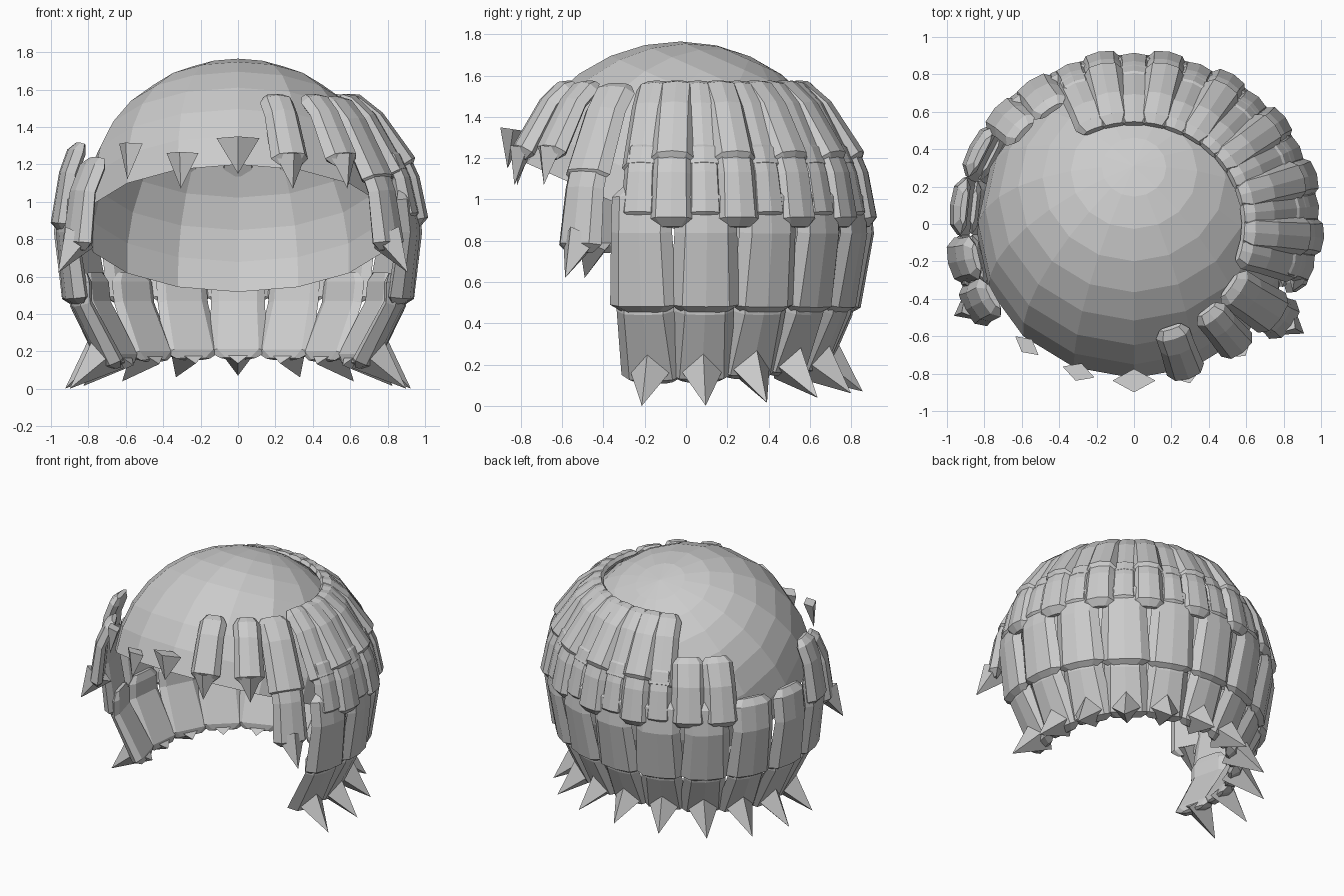
import bpy
import bmesh
from math import sin, cos, pi, radians
from mathutils import Vector, Matrix

cube = bpy.data.objects.get("Cube")
if cube:
    bpy.data.objects.remove(cube, do_unlink=True)

grey = bpy.data.materials.new("light grey")
grey.use_nodes = True
grey.diffuse_color = (0.6, 0.6, 0.6, 1)
grey.node_tree.nodes["Principled BSDF"].inputs["Base Color"].default_value = (0.6, 0.6, 0.6, 1)

DEPTH = 0.92   # the head is slightly narrower front to back


def finish(bm, name, solid=True):
    if solid:
        bmesh.ops.recalc_face_normals(bm, faces=bm.faces)
    mesh = bpy.data.meshes.new(name)
    bm.to_mesh(mesh)
    bm.free()
    mesh.materials.append(grey)
    obj = bpy.data.objects.new(name, mesh)
    bpy.context.collection.objects.link(obj)


def around(az, r, z):
    """Point at an angle around the head, radius r and height z."""
    a = radians(az)
    return Vector((r * cos(a), r * sin(a) * DEPTH, z))


def section(bm, az, path, width, thick=0.055):
    """Chunky chamfered strand block swept along (radius, height) points."""
    pts = [Vector(p) for p in path]
    first = (pts[1] - pts[0]).normalized()
    last = (pts[-1] - pts[-2]).normalized()
    pts = [pts[0]] + [pts[0] + first * 0.05] + pts[1:] + [pts[-1] + last * 0.04]
    n = len(pts)
    wide = [0.62] + [0.94] * (n - 3) + [1.04, 0.62]
    deep = [0.4] + [1.0] * (n - 3) + [1.2, 0.3]
    outline = [(-1, 0), (-0.68, 0.8), (0, 1), (0.68, 0.8), (1, 0), (0.7, -0.45), (-0.7, -0.45)]
    side = Vector((-sin(radians(az)), cos(radians(az)), 0))
    rings = []
    for i, p in enumerate(pts):
        t = (pts[min(i + 1, n - 1)] - pts[max(i - 1, 0)]).normalized()
        out = Vector((-t.y, t.x))
        ring = []
        for u, v in outline:
            q = p + out * v * thick * deep[i]
            ring.append(bm.verts.new(around(az, q.x, q.y) + side * u * width / 2 * wide[i]))
        rings.append(ring)
    for a, b in zip(rings, rings[1:]):
        for i in range(len(a)):
            j = (i + 1) % len(a)
            bm.faces.new((a[i], a[j], b[j], b[i]))
    bm.faces.new(rings[0])
    bm.faces.new(rings[-1])


def spike(bm, az, base, tip, radius, flat=1.0):
    """Four-sided pointed tip from base to tip, both (radius, height)."""
    a, b = around(az, *base), around(az, *tip)
    d = (b - a).normalized()
    side = Vector((-sin(radians(az)), cos(radians(az)), 0))
    up = side.cross(d).normalized() * flat
    ring = [bm.verts.new(a + v * radius) for v in (side, up, -side, -up)]
    point = bm.verts.new(b)
    for i in range(4):
        bm.faces.new((ring[i], ring[(i + 1) % 4], point))
    bm.faces.new(ring)


def lock(name, az, sections, tip=None):
    """Strand made of (width, path) sections with an optional pointed tip."""
    bm = bmesh.new()
    for width, path in sections:
        section(bm, az, path, width)
    if tip:
        spike(bm, az, *tip)
    finish(bm, name)


# Scalp shell: open, backward tilted dome
bm = bmesh.new()
SEG, RINGS, R = 16, 8, 0.84
tilt = Matrix.Translation((0, -0.03, 0.925)) @ Matrix.Rotation(radians(-24), 4, 'X')
pole = bm.verts.new(tilt @ Vector((0, 0, R)))
previous = None
for k in range(1, RINGS + 1):
    phi = radians(95) * k / RINGS
    ring = [bm.verts.new(tilt @ Vector((R * sin(phi) * cos(2 * pi * s / SEG),
                                        R * sin(phi) * sin(2 * pi * s / SEG),
                                        R * cos(phi)))) for s in range(SEG)]
    for s in range(SEG):
        e = (s + 1) % SEG
        if previous:
            bm.faces.new((previous[s], ring[s], ring[e], previous[e]))
        else:
            bm.faces.new((pole, ring[s], ring[e]))
    previous = ring
finish(bm, "scalp_shell", solid=False)

# Lower row: long locks with pointed ends from side to side around the back
for k in range(-5, 6):
    az = 90 + 20.9 * k
    back = max(0, sin(radians(az)))
    lock(f"lower_lock_{k + 6}", az,
         [(0.325, [(0.91, 1.06), (0.935, 0.84), (0.885 - 0.03 * back, 0.49)]),
          (0.305, [(0.86, 0.62), (0.855 - 0.03 * back, 0.46), (0.69, 0.15 + 0.05 * back)])],
         ((0.71, 0.20 + 0.03 * back), (0.93, 0.07 * back ** 2), 0.12))

# Upper row: proud locks alternating with recessed ones, left temple to back
for k in range(13):
    proud = k % 2
    lift = 0.025 * proud
    lock(f"upper_lock_{k + 1}", -15 + 10.5 * k,
         [(0.205, [(0.58, 1.56), (0.71 + lift, 1.44), (0.87 + lift, 1.15 + 0.05 * proud)]),
          (0.19 + lift, [(0.82 + lift, 1.28), (0.895 + lift, 1.12), (0.93 + lift, 0.93 - lift)])])

# Shorter upper locks where the row steps down
for k, az in enumerate((124, 138)):
    lock(f"step_lock_{k + 1}", az, [(0.24, [(0.79, 1.34), (0.89, 1.16), (0.94, 0.92)])])

# Left temple lock
lock("left_temple_lock", -35,
     [(0.25, [(0.62, 1.55), (0.74, 1.42), (0.90, 1.12)]),
      (0.24, [(0.86, 1.22), (0.93, 1.05), (0.97, 0.78)])],
     ((0.97, 0.81), (1.11, 0.62), 0.1))

# Right temple locks
lock("right_temple_lock_back", 193,
     [(0.25, [(0.86, 1.31), (0.92, 1.15), (0.955, 0.88)])])
lock("right_temple_lock_front", 209,
     [(0.25, [(0.86, 1.23), (0.94, 1.05), (0.97, 0.78)])],
     ((0.97, 0.81), (1.10, 0.62), 0.1))

# Fringe locks at the left of the forehead
for k, az in enumerate((-72, -52)):
    lock(f"fringe_lock_{k + 1}", az,
         [(0.2, [(0.63, 1.56), (0.75, 1.46), (0.89, 1.23)])],
         ((0.91, 1.25), (0.95, 1.07), 0.085, 0.7))

# Fringe points along the forehead
for k, (az, top, size) in enumerate(((-129, 1.31, 0.08), (-109, 1.26, 0.09), (-90, 1.34, 0.115))):
    bm = bmesh.new()
    spike(bm, az, (0.91, top), (0.94, top - 0.19), size, 0.55)
    finish(bm, f"fringe_point_{k + 1}")
